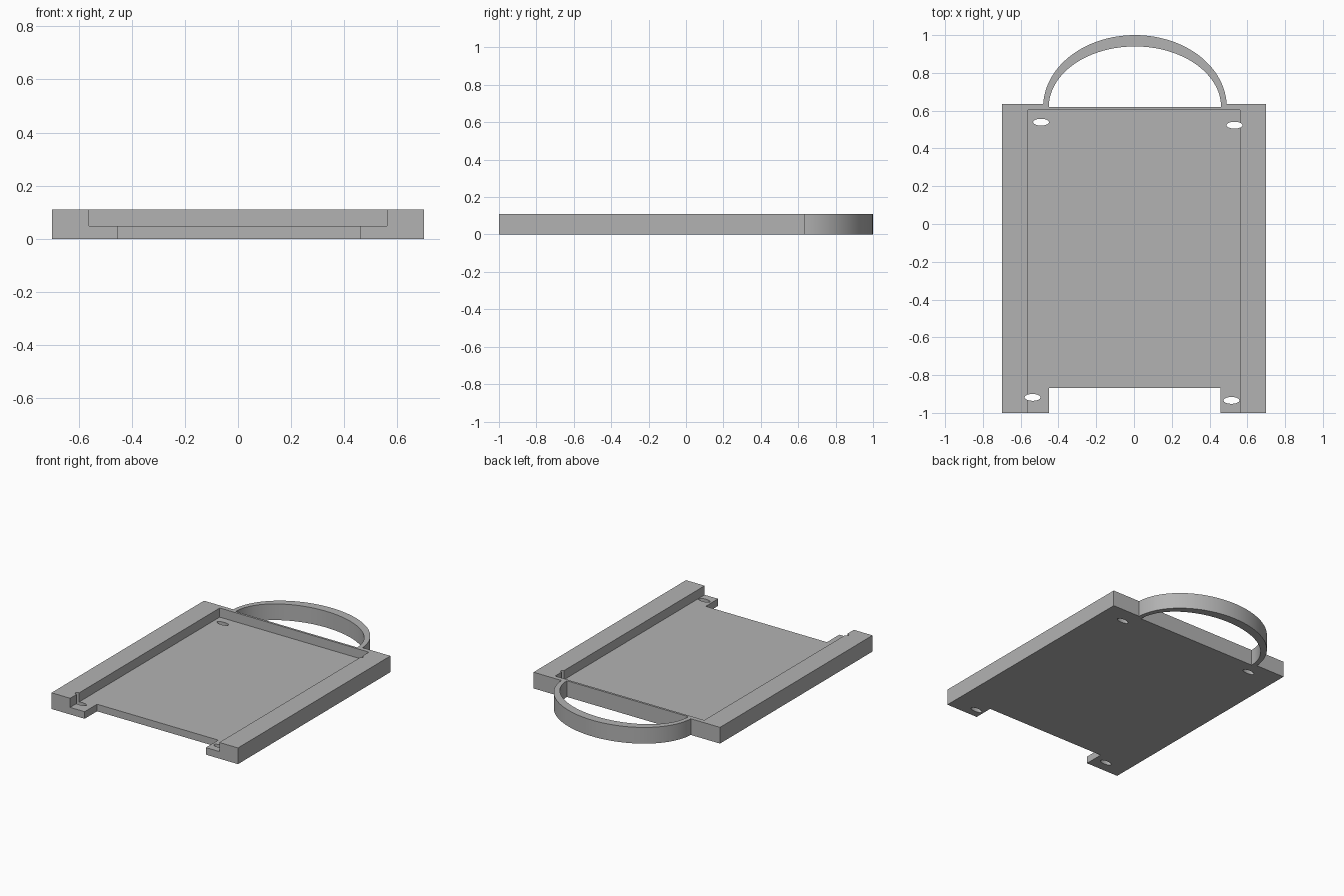
import bpy, math

cube = bpy.data.objects.get("Cube")
if cube:
    bpy.data.objects.remove(cube, do_unlink=True)

HEIGHT = 0.11      # overall thickness
FLOOR = 0.048      # floor thickness
EPS = 0.05         # overshoot for cutters

grey = bpy.data.materials.new("plain grey")
grey.use_nodes = True
color = (0.45, 0.45, 0.45, 1)
grey.diffuse_color = color
grey.node_tree.nodes["Principled BSDF"].inputs["Base Color"].default_value = color


def prism(name, outline, z0, z1):
    """Extrude a counter-clockwise outline from z0 to z1."""
    n = len(outline)
    verts = [(x, y, z) for z in (z0, z1) for x, y in outline]
    faces = [list(range(n))[::-1], list(range(n, 2 * n))]
    faces += [(i, (i + 1) % n, (i + 1) % n + n, i + n) for i in range(n)]
    mesh = bpy.data.meshes.new(name)
    mesh.from_pydata(verts, [], faces)
    mesh.materials.append(grey)
    obj = bpy.data.objects.new(name, mesh)
    bpy.context.collection.objects.link(obj)
    return obj


def rect(x0, x1, y0, y1):
    return [(x0, y0), (x1, y0), (x1, y1), (x0, y1)]


def arc(cx, cy, rx, ry, sweep, steps):
    return [(cx + rx * math.cos(sweep * i / steps), cy + ry * math.sin(sweep * i / steps))
            for i in range(steps + 1)]


def combine(target, tool, operation):
    """Apply a boolean to the target and discard the tool."""
    bpy.context.view_layer.objects.active = target
    mod = target.modifiers.new(operation, 'BOOLEAN')
    mod.operation, mod.object, mod.solver = operation, tool, 'EXACT'
    bpy.ops.object.modifier_apply(modifier=mod.name)
    bpy.data.objects.remove(tool, do_unlink=True)


# Tray block with the arched carrying handle at the back
tray = prism("tray_with_handle", rect(-0.7, 0.7, -1, 0.635), 0, HEIGHT)
combine(tray, prism("handle", arc(0.005, 0.619, 0.486, 0.381, math.pi, 64), 0, HEIGHT), 'UNION')

# Opening inside the handle, sunken bed open at the front, and front notch
combine(tray, prism("handle_opening", arc(0.005, 0.619, 0.456, 0.321, math.pi, 64),
                    -EPS, HEIGHT + EPS), 'DIFFERENCE')
combine(tray, prism("bed", rect(-0.56, 0.56, -1 - EPS, 0.604), FLOOR, HEIGHT + EPS), 'DIFFERENCE')
combine(tray, prism("front_notch", rect(-0.451, 0.459, -1 - EPS, -0.867),
                    -EPS, HEIGHT + EPS), 'DIFFERENCE')

# Oval mounting holes near the corners
for x, y in ((-0.492, 0.539), (0.532, 0.523), (-0.537, -0.918), (0.516, -0.934)):
    oval = arc(x, y, 0.042, 0.018, math.tau, 32)[:-1]
    combine(tray, prism("mounting_hole", oval, -EPS, HEIGHT + EPS), 'DIFFERENCE')

# Smooth curved walls, keep hard edges
bpy.ops.object.select_all(action='DESELECT')
tray.select_set(True)
bpy.context.view_layer.objects.active = tray
bpy.ops.object.shade_smooth_by_angle(angle=math.radians(30))
